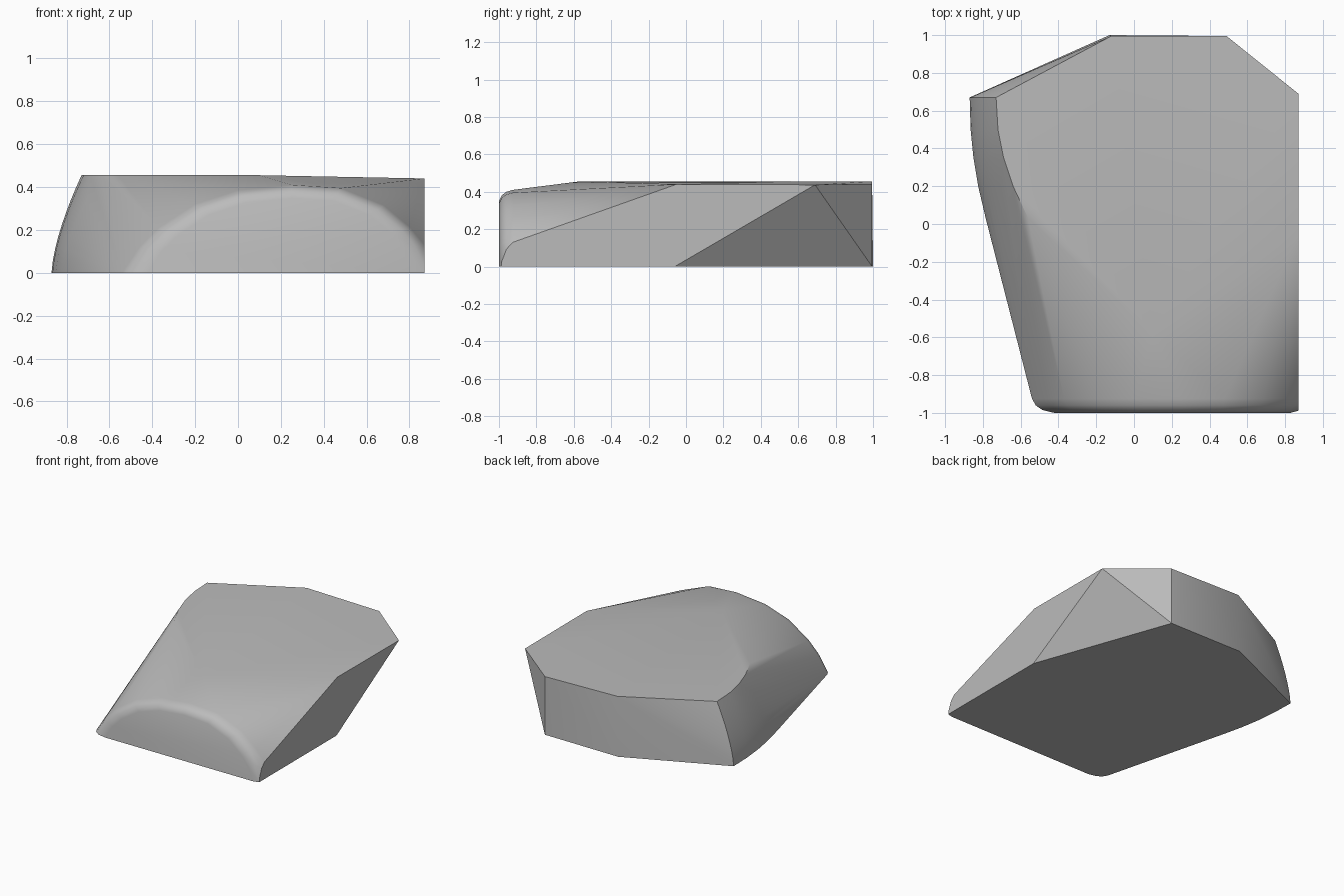
import bpy
import bmesh
import math
from mathutils import Vector

cube = bpy.data.objects.get("Cube")
if cube:
    bpy.data.objects.remove(cube, do_unlink=True)

SIDE = 0.87     # flat side plane
TOP = 0.455     # height of the upper face

stone = bpy.data.materials.new("stone_grey")
stone.use_nodes = True
stone.diffuse_color = (0.5, 0.5, 0.5, 1)
bsdf = next(n for n in stone.node_tree.nodes if n.type == 'BSDF_PRINCIPLED')
bsdf.inputs["Base Color"].default_value = (0.5, 0.5, 0.5, 1)


def hull(bm):
    """Wrap all points and drop the ones left inside."""
    bmesh.ops.convex_hull(bm, input=bm.verts[:])
    loose = [v for v in bm.verts if not v.link_faces]
    bmesh.ops.delete(bm, geom=loose, context='VERTS')


points = []

# Arched front end, shrinking step by step to round its rim
arch = [(-.54, 0), (-.46, .12), (-.37, .21), (-.2, .32), (0, .385), (.25, .41),
        (.48, .395), (.68, .315), (.8, .215), (.87, .13), (.93, 0)]
for y, scale in [(-.925, 1), (-.96, .975), (-.985, .93), (-1, .85)]:
    points += [(.25 + (x - .25) * scale, y, z * scale) for x, z in arch]

# Curved flank: bulging sections between a bottom and a top edge
for y, bottom, top in [(.67, -.87, -.73), (.5, -.865, -.72), (.35, -.85, -.69),
                       (.2, -.825, -.64), (.03, -.785, -.56)]:
    for i in range(9):
        t = i / 8
        points.append((bottom + (top - bottom) * t ** 1.5, y, TOP * t))

# Chipped back, undercut side and the upper face
points += [(SIDE, -.06, 0), (.49, .995, 0), (-.13, 1, 0),
           (SIDE, .69, .437), (.49, .995, .442), (-.12, .995, TOP),
           (SIDE, -.05, .44), (.1, -.57, TOP)]

bm = bmesh.new()
for p in points:
    bm.verts.new(Vector(p))
hull(bm)

# Slice the side flat and close it again
bmesh.ops.bisect_plane(bm, geom=bm.verts[:] + bm.edges[:] + bm.faces[:], dist=1e-5,
                       plane_co=(SIDE, 0, 0), plane_no=(1, 0, 0), clear_outer=True)
bmesh.ops.delete(bm, geom=bm.edges[:], context='EDGES_FACES')
bmesh.ops.remove_doubles(bm, verts=bm.verts[:], dist=1e-4)
hull(bm)
bmesh.ops.dissolve_limit(bm, angle_limit=math.radians(0.5),
                         verts=bm.verts[:], edges=bm.edges[:])
bmesh.ops.recalc_face_normals(bm, faces=bm.faces[:])

mesh = bpy.data.meshes.new("rock")
bm.to_mesh(mesh)
bm.free()
mesh.materials.append(stone)
rock = bpy.data.objects.new("rock", mesh)
bpy.context.collection.objects.link(rock)

# Smooth the rounded areas, keep the chipped edges sharp
bpy.context.view_layer.objects.active = rock
rock.select_set(True)
bpy.ops.object.shade_smooth_by_angle(angle=math.radians(30))
